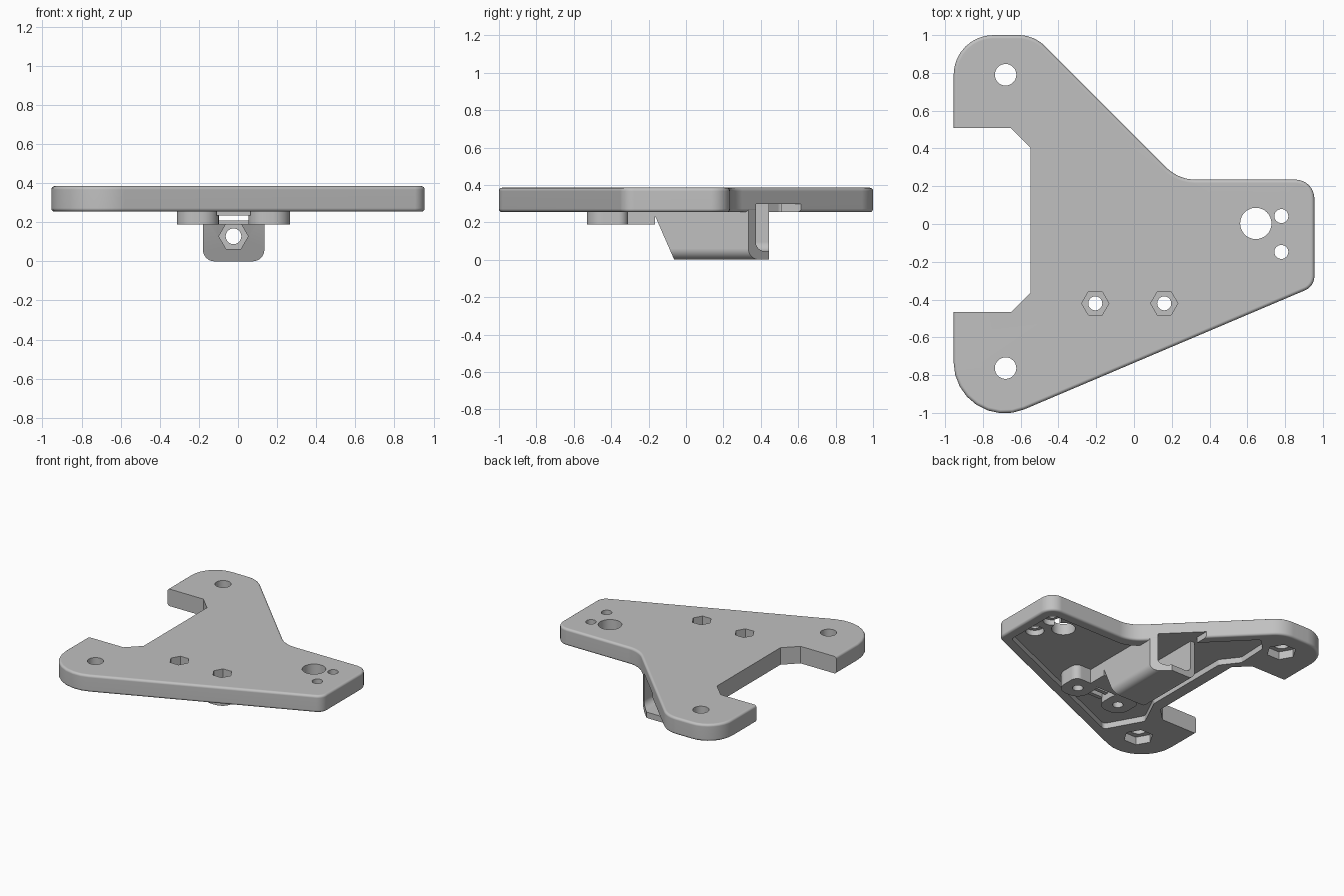
import bpy, bmesh
from math import sin, cos, pi, tan
from mathutils import Vector

old = bpy.data.objects.get("Cube")
if old:
    bpy.data.objects.remove(old, do_unlink=True)

grey = bpy.data.materials.new("matte_grey")
grey.use_nodes = True
COLOUR = (0.53, 0.53, 0.53, 1)
grey.diffuse_color = COLOUR
grey.node_tree.nodes["Principled BSDF"].inputs["Base Color"].default_value = COLOUR

TOP, BOTTOM, CEILING, TAB_BASE = 0.385, 0.254, 0.298, 0.188


def rounded(corners, steps=8):
    """Turn (x, y, radius) corners into a filleted outline."""
    out = []
    for i, (x, y, r) in enumerate(corners):
        p = Vector((x, y))
        if r == 0:
            out.append(p)
            continue
        a = (Vector(corners[i - 1][:2]) - p).normalized()
        b = (Vector(corners[(i + 1) % len(corners)][:2]) - p).normalized()
        half = a.angle(b) / 2
        centre = p + (a + b).normalized() * (r / sin(half))
        start, end = p + a * (r / tan(half)), p + b * (r / tan(half))
        v, w = start - centre, end - centre
        sweep = v.angle_signed(w)
        for k in range(steps + 1):
            t = -sweep * k / steps
            out.append(centre + Vector((v.x * cos(t) - v.y * sin(t),
                                        v.x * sin(t) + v.y * cos(t))))
    return out


def circle(x, y, r, n=32):
    return [(x + r * cos(2 * pi * k / n), y + r * sin(2 * pi * k / n)) for k in range(n)]


def rect(x0, x1, y0, y1):
    return [(x0, y0), (x1, y0), (x1, y1), (x0, y1)]


def prism(name, outline, lo, hi, axis="z", bevel=None):
    """Extrude an outline along an axis, optionally rounding the rim edges."""
    place = {"z": lambda a, b, t: (a, b, t),
             "y": lambda a, b, t: (a, t, b),
             "x": lambda a, b, t: (t, a, b)}[axis]
    bm = bmesh.new()
    base = bm.faces.new([bm.verts.new(place(a, b, lo)) for a, b in outline])
    ext = bmesh.ops.extrude_face_region(bm, geom=[base], use_keep_orig=True)
    shift = Vector(place(0, 0, hi - lo))
    for v in ext["geom"]:
        if isinstance(v, bmesh.types.BMVert):
            v.co += shift
    bmesh.ops.recalc_face_normals(bm, faces=bm.faces)
    if bevel:
        rim = [e for e in bm.edges if abs(e.verts[0].co.z - e.verts[1].co.z) < 1e-5]
        bmesh.ops.bevel(bm, geom=rim, offset=bevel, segments=4, profile=0.5, affect="EDGES")
    mesh = bpy.data.meshes.new(name)
    bm.to_mesh(mesh)
    bm.free()
    mesh.materials.append(grey)
    ob = bpy.data.objects.new(name, mesh)
    bpy.context.collection.objects.link(ob)
    return ob


def cut(ob, *cutters):
    """Subtract the cutters, bake the result and discard them."""
    for c in cutters:
        m = ob.modifiers.new("cut", "BOOLEAN")
        m.operation, m.solver, m.object = "DIFFERENCE", "EXACT", c
    bpy.context.view_layer.update()
    deps = bpy.context.evaluated_depsgraph_get()
    mesh = bpy.data.meshes.new_from_object(ob.evaluated_get(deps))
    ob.modifiers.clear()
    ob.data = mesh
    for c in cutters:
        bpy.data.objects.remove(c, do_unlink=True)


# Plate with rounded rim
plate = prism("plate", rounded([
    (-0.955, 1, 0.21), (-0.53, 1, 0.2), (0.235, 0.235, 0.22), (0.955, 0.235, 0.1),
    (0.955, -0.33, 0.08), (-0.955, -1.14, 0.27)]), BOTTOM, TOP, bevel=0.018)

# Side notch, hollow underside and the gap in the rim behind the channel
notch = prism("notch", [(-1.2, -0.465), (-0.65, -0.465), (-0.548, -0.365),
                        (-0.548, 0.405), (-0.65, 0.507), (-1.2, 0.507)], 0, 1)
recess = prism("recess", rounded([
    (-0.46, 0.37, 0.03), (-0.56, 0.5, 0.03), (-0.55, 0.74, 0.04), (-0.46, 0.83, 0.02),
    (0.2, 0.16, 0.2), (0.88, 0.16, 0.05), (0.88, -0.28, 0.03), (-0.42, -0.83, 0.03),
    (-0.57, -0.56, 0.04), (-0.46, -0.33, 0.03)]), 0.2, CEILING)
rim_gap = prism("rim_gap", rect(-0.145, 0.095, 0.1, 0.9), 0.2, CEILING)
cut(plate, notch, recess, rim_gap)

# Plate holes: mounting holes with nut pockets, wire hole, small screw holes
SCREWS = [(-0.205, -0.42), (0.16, -0.42)]
holes = [prism("hole", circle(0.645, 0.003, 0.083), 0, 1)]
for y in (0.79, -0.763):
    holes += [prism("hole", circle(-0.68, y, 0.057), 0, 1),
              prism("pocket", circle(-0.68, y, 0.105, 6), 0.2, 0.315)]
for y in (0.042, -0.148):
    holes += [prism("hole", circle(0.78, y, 0.037), 0, 1),
              prism("pocket", circle(0.78, y, 0.065), 0.2, 0.34)]
for x, y in SCREWS:
    holes.append(prism("pocket", circle(x, y, 0.072, 6), 0.2, 0.5))
cut(plate, *holes)
parts = [plate]

# Channel body with slanted front and diagonal back
channel = prism("channel", rounded([
    (-0.18, 0, 0.06), (0.135, 0, 0.06), (0.135, CEILING + 0.003, 0),
    (-0.18, CEILING + 0.003, 0)]), -0.2, 0.443, "y")
X = -0.023
cut(channel,
    prism("void", rounded([(-0.145, 0.045, 0.05), (0.095, 0.045, 0.05),
                           (0.095, CEILING, 0), (-0.145, CEILING, 0)]), 0.02, 0.6, "y"),
    prism("slant", [(-0.3, -0.1), (-0.108, -0.1), (-0.063, 0), (-0.17, 0.245),
                    (-0.17, 0.5), (-0.3, 0.5)], -1, 1, "x"),
    prism("diagonal", [(-0.1, 0.568), (0.3, 0.168), (0.3, 0.7), (-0.1, 0.7)], -1, 1),
    prism("nut_pocket", circle(X, 0.128, 0.075, 6), -0.4, -0.05, "y"),
    prism("bolt_hole", circle(X, 0.128, 0.04), -0.4, 0.1, "y"),
    prism("strap_slot", rect(-0.1, 0.055, 0.21, 0.235), -0.4, 0.1, "y"))
parts.append(channel)

# Screw tabs either side of the strap
for (x, y), side in zip(SCREWS, ("right", "left")):
    tab = prism(side + "_tab", rounded([
        (x - 0.107, -0.53, 0.09), (x + 0.107, -0.53, 0.09),
        (x + 0.107, -0.31, 0.05), (x - 0.107, -0.31, 0.05)]), TAB_BASE, CEILING + 0.003)
    cut(tab, prism("pocket", circle(x, y, 0.072, 6), 0.265, 0.5),
        prism("hole", circle(x, y, 0.037), 0, 1))
    parts.append(tab)

# Bridge joining tabs to channel, pierced by the strap slot
bridge = prism("strap_bridge", rect(-0.179, 0.134, -0.325, -0.165), TAB_BASE, CEILING + 0.003)
cut(bridge, prism("strap_slot", rect(-0.1, 0.055, 0.21, 0.235), -0.6, 0.1, "y"))
parts.append(bridge)

# Ribs gripping the strap
for i in range(3):
    y = -0.5 + i * 0.07
    parts.append(prism(f"strap_rib_{i + 1}", rect(-0.11, 0.065, y, y + 0.03),
                       0.235, CEILING + 0.003))

# Smooth the rounded surfaces, keeping hard edges and flat faces flat
for ob in bpy.context.selected_objects:
    ob.select_set(False)
for ob in parts:
    ob.select_set(True)
bpy.context.view_layer.objects.active = plate
bpy.ops.object.shade_smooth_by_angle(angle=pi / 6)
for ob in parts:
    ob.modifiers.new("flat_normals", "WEIGHTED_NORMAL").keep_sharp = True
